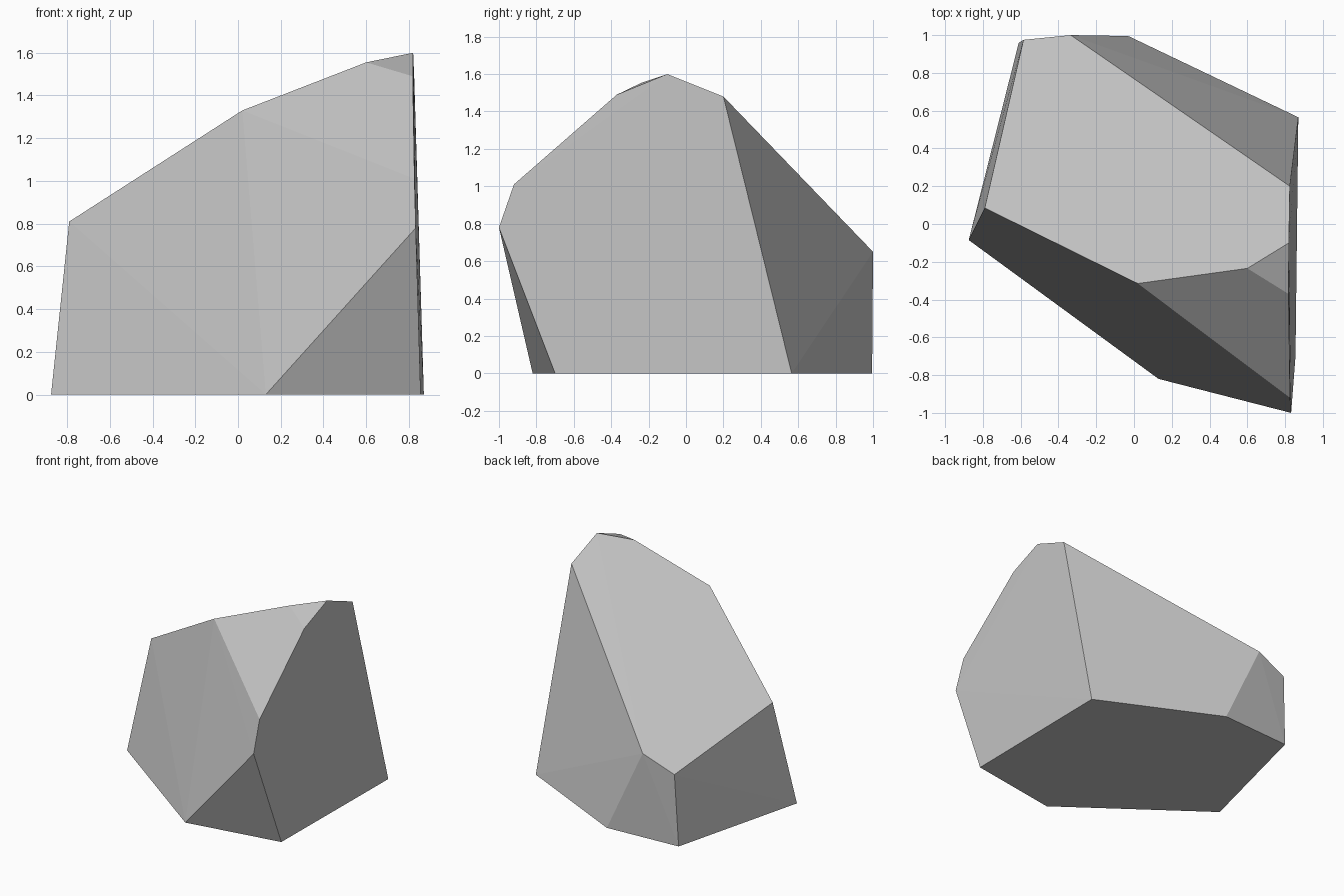
import bpy
import bmesh
from mathutils import Vector

# Remove the default cube
default_cube = bpy.data.objects.get("Cube")
if default_cube:
    bpy.data.objects.remove(default_cube, do_unlink=True)


def make_material(name, colour):
    """Create one plain flat-colour material."""
    material = bpy.data.materials.new(name)
    material.use_nodes = True
    material.diffuse_color = colour
    shader = material.node_tree.nodes["Principled BSDF"]
    shader.inputs["Base Color"].default_value = colour
    shader.inputs["Roughness"].default_value = 0.9
    return material


def convex_stone(name, corners, material):
    """Wrap a faceted convex stone around its corner points."""
    bm = bmesh.new()
    for corner in corners:
        bm.verts.new(Vector(corner))
    bmesh.ops.convex_hull(bm, input=bm.verts[:])
    bmesh.ops.recalc_face_normals(bm, faces=bm.faces[:])
    for face in bm.faces:
        face.smooth = False
    mesh = bpy.data.meshes.new(name)
    bm.to_mesh(mesh)
    bm.free()
    mesh.materials.append(material)
    stone = bpy.data.objects.new(name, mesh)
    bpy.context.collection.objects.link(stone)
    return stone


# Footprint on the ground, anticlockwise from the left tip
base_outline = [(-.875, -.085), (.13, -.82), (.855, -.7),
                (.87, .565), (-.03, .995), (-.61, .96)]
base_corners = [(x, y, 0) for x, y in base_outline]

# Rim of the large sloping top facet
top_rim = [(-.79, .085, .81), (.02, -.315, 1.33), (.6, -.235, 1.555),
           (.82, -.1, 1.6), (.825, .2, 1.48), (-.335, 1, .65),
           (-.585, .975, .546)]

# Front shoulder beneath the peak
shoulder = [(.818, -.37, 1.49), (.826, -.92, 1.01), (.832, -1, .78)]

stone_grey = make_material("stone grey", (.55, .55, .55, 1))
convex_stone("rock", base_corners + top_rim + shoulder, stone_grey)
